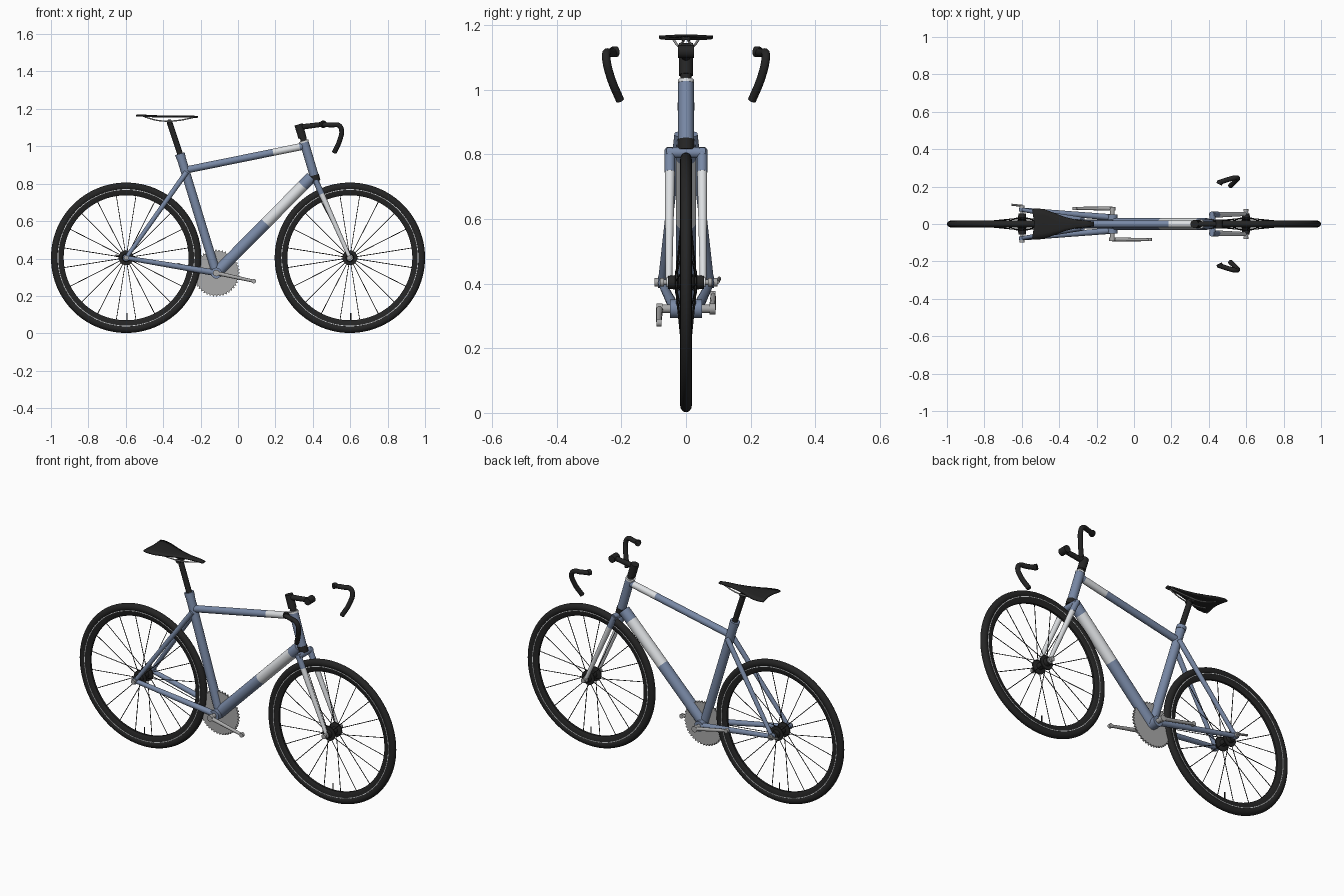
import bpy, bmesh, math
from mathutils import Vector, Matrix

if "Cube" in bpy.data.objects:
    bpy.data.objects.remove(bpy.data.objects["Cube"])


def colour(name, rgb):
    m = bpy.data.materials.new(name)
    m.diffuse_color = (*rgb, 1)
    m.use_nodes = True
    m.node_tree.nodes["Principled BSDF"].inputs["Base Color"].default_value = m.diffuse_color
    return m


BLUE = colour("frame_blue", (0.19, 0.25, 0.38))
WHITE = colour("pale_band", (0.72, 0.74, 0.76))
BLACK = colour("black", (0.018, 0.018, 0.018))
STEEL = colour("steel", (0.4, 0.4, 0.4))


def finish(name, bm, mat):
    bmesh.ops.recalc_face_normals(bm, faces=bm.faces)
    me = bpy.data.meshes.new(name)
    bm.to_mesh(me)
    bm.free()
    ob = bpy.data.objects.new(name, me)
    bpy.context.collection.objects.link(ob)
    if mat:
        me.materials.append(mat)
    bpy.ops.object.select_all(action='DESELECT')
    ob.select_set(True)
    bpy.context.view_layer.objects.active = ob
    bpy.ops.object.shade_smooth_by_angle(angle=math.radians(35))
    return ob


def add_tube(bm, p, q, r1, r2, n):
    p, q = Vector(p), Vector(q)
    d = q - p
    mat = Matrix.Translation((p + q) / 2) @ d.to_track_quat('Z', 'Y').to_matrix().to_4x4()
    bmesh.ops.create_cone(bm, cap_ends=True, segments=n, radius1=r1, radius2=r2,
                          depth=d.length, matrix=mat)


def tube(name, p, q, r1, mat, r2=None, n=24):
    bm = bmesh.new()
    add_tube(bm, p, q, r1, r1 if r2 is None else r2, n)
    return finish(name, bm, mat)


def lathe(name, profile, mat, at, n=72):
    """Spin a closed (radius, y) profile round the y axis."""
    bm = bmesh.new()
    rings = []
    for k in range(n):
        a = 2 * math.pi * k / n
        rings.append([bm.verts.new((at[0] + r * math.cos(a), at[1] + y, at[2] + r * math.sin(a)))
                      for r, y in profile])
    m = len(profile)
    for k in range(n):
        a, b = rings[k], rings[(k + 1) % n]
        for i in range(m):
            j = (i + 1) % m
            bm.faces.new((a[i], a[j], b[j], b[i]))
    return finish(name, bm, mat)


def path(name, points, r, mat):
    cu = bpy.data.curves.new(name, 'CURVE')
    cu.dimensions = '3D'
    cu.bevel_depth, cu.bevel_resolution = r, 4
    cu.use_fill_caps = True
    s = cu.splines.new('BEZIER')
    s.bezier_points.add(len(points) - 1)
    for b, p in zip(s.bezier_points, points):
        b.co = p
        b.handle_left_type = b.handle_right_type = 'AUTO'
    ob = bpy.data.objects.new(name, cu)
    bpy.context.collection.objects.link(ob)
    cu.materials.append(mat)


# Wheels: tyre, rim, brake line, hub, spokes, valve
HUB_Z = 0.404
tyre = [(0.381 + 0.021 * math.cos(t), 0.018 * math.sin(t))
        for t in (2 * math.pi * i / 16 for i in range(16))]
rim = [(0.368, -0.013), (0.368, 0.013), (0.345, 0.012), (0.334, 0.006), (0.334, -0.006), (0.345, -0.012)]
hub = [(0.006, -0.055), (0.02, -0.055), (0.022, -0.034), (0.04, -0.033), (0.04, -0.027), (0.018, -0.022),
       (0.018, 0.022), (0.04, 0.027), (0.04, 0.033), (0.022, 0.034), (0.02, 0.055), (0.006, 0.055)]
for side, x, half in (("rear", -0.598, 0.098), ("front", 0.598, 0.08)):
    c = (x, 0, HUB_Z)
    lathe(side + "_tyre", tyre, BLACK, c, 96)
    lathe(side + "_rim", rim, BLACK, c, 96)
    lathe(side + "_brake_line", [(0.363, -0.0145), (0.363, 0.0145), (0.367, 0.0145), (0.367, -0.0145)], WHITE, c, 96)
    lathe(side + "_hub", hub, BLACK, c, 32)
    tube(side + "_axle", (x, -half, HUB_Z), (x, half, HUB_Z), 0.008, STEEL, n=16)
    for s in (-1, 1):
        tube(side + "_axle_nut", (x, s * (half - 0.012), HUB_Z), (x, s * half, HUB_Z), 0.013, STEEL, n=16)
    bm = bmesh.new()
    for i in range(20):
        a = 2 * math.pi * (i + 0.5) / 20
        u = Vector((math.cos(a), 0, math.sin(a)))
        off = Vector((0, 0.03 if i % 2 else -0.03, 0))
        add_tube(bm, Vector(c) + u * 0.035 + off, Vector(c) + u * 0.336, 0.002, 0.002, 6)
    finish(side + "_spokes", bm, BLACK)
    tube(side + "_valve", (x + 0.005, 0, HUB_Z - 0.335), (x + 0.005, 0, HUB_Z - 0.295), 0.003, BLACK, n=8)
tube("quick_release_lever", (-0.595, 0.097, HUB_Z), (-0.655, 0.103, HUB_Z + 0.012), 0.006, STEEL, n=10)

# Main frame tubes, with pale bands on the top and down tubes
BB = Vector((-0.116, 0, 0.322))


def banded(name, p, q, r, t0, t1):
    p, q = Vector(p), Vector(q)
    cuts = [p, p.lerp(q, t0), p.lerp(q, t1), q]
    for i, m in enumerate((BLUE, WHITE, BLUE)):
        tube(f"{name}_{i + 1}", cuts[i], cuts[i + 1], r, m)


tube("seat_tube", BB, (-0.31, 0, 0.958), 0.024, BLUE)
banded("top_tube", (-0.285, 0, 0.872), (0.362, 0, 1.003), 0.019, 0.73, 0.95)
banded("down_tube", BB, (0.392, 0, 0.835), 0.031, 0.52, 0.91)
tube("head_tube", (0.353, 0, 1.025), (0.408, 0, 0.84), 0.024, BLUE)
tube("bottom_bracket", (BB.x, -0.05, BB.z), (BB.x, 0.05, BB.z), 0.029, BLUE)
tube("seat_collar", (-0.304, 0, 0.937), (-0.311, 0, 0.96), 0.026, BLUE)

# Rear stays, fork and their small parts, both sides
for s, side in ((-1, "right"), (1, "left")):
    tube(side + "_chainstay", (-0.13, s * 0.036, 0.325), (-0.6, s * 0.076, HUB_Z), 0.017, BLUE, 0.012)
    tube(side + "_seatstay", (-0.275, s * 0.022, 0.862), (-0.598, s * 0.076, HUB_Z), 0.014, BLUE, 0.011)
    tube(side + "_dropout", (-0.598, s * 0.068, HUB_Z), (-0.598, s * 0.086, HUB_Z), 0.018, BLUE)
    tube(side + "_fork_shoulder", (0.416, s * 0.05, 0.815), (0.447, s * 0.05, 0.745), 0.016, BLUE)
    tube(side + "_fork_leg", (0.447, s * 0.05, 0.745), (0.598, s * 0.053, HUB_Z), 0.0155, WHITE, 0.010)
    tube(side + "_fork_tip", (0.598, s * 0.046, HUB_Z), (0.598, s * 0.061, HUB_Z), 0.015, WHITE)
tube("fork_crown", (0.42, -0.06, 0.805), (0.42, 0.06, 0.805), 0.017, BLUE)
tube("lower_headset", (0.407, 0, 0.845), (0.416, 0, 0.812), 0.026, BLACK)
tube("headset_cap", (0.351, 0, 1.03), (0.354, 0, 1.02), 0.0255, WHITE)

# Stem and separate drop bars
tube("stem_spacer", (0.354, 0, 1.02), (0.345, 0, 1.06), 0.017, BLACK)
tube("stem_clamp", (0.345, 0, 1.045), (0.323, 0, 1.117), 0.022, BLACK)
tube("stem_arm", (0.33, 0, 1.102), (0.455, 0, 1.118), 0.015, BLACK, 0.013)
tube("bar_clamp", (0.455, -0.024, 1.118), (0.455, 0.024, 1.118), 0.02, BLACK)
for s, side in ((-1, "right"), (1, "left")):
    drop = [(0.455, 0.222, 1.116), (0.5, 0.237, 1.114), (0.54, 0.247, 1.111),
            (0.553, 0.246, 1.09), (0.545, 0.232, 1.035), (0.515, 0.204, 0.967)]
    path(side + "_drop_bar", [(x, s * y, z) for x, y, z in drop], 0.013, BLACK)
    tube(side + "_bar_collar", (0.455, s * 0.213, 1.118), (0.463, s * 0.229, 1.117), 0.016, BLACK)

# Seat post, clamp, rails and saddle shell
tube("seat_post", (-0.3, 0, 0.93), (-0.366, 0, 1.128), 0.015, BLACK)
tube("seat_clamp", (-0.366, -0.022, 1.13), (-0.366, 0.022, 1.13), 0.014, BLACK)
for s, side in ((-1, "right"), (1, "left")):
    path(side + "_saddle_rail", [(-0.5, s * 0.04, 1.157), (-0.42, s * 0.026, 1.137),
                                 (-0.33, s * 0.02, 1.137), (-0.24, s * 0.006, 1.153)], 0.0035, STEEL)
stations = [(-0.545, 0.078, 1.167), (-0.525, 0.084, 1.167), (-0.48, 0.079, 1.164), (-0.43, 0.06, 1.162),
            (-0.37, 0.037, 1.162), (-0.31, 0.022, 1.162), (-0.25, 0.016, 1.161), (-0.215, 0.011, 1.158)]
bm = bmesh.new()
rows = []
for x, w, z in stations:
    rows.append([bm.verts.new((x + (0.012 * (1 - abs(t)) if x < -0.5 else 0), w * t, z - 0.004 * t * t))
                 for t in (-1, -0.6, -0.2, 0.2, 0.6, 1)])
for a, b in zip(rows, rows[1:]):
    for i in range(5):
        bm.faces.new((a[i], b[i], b[i + 1], a[i + 1]))
saddle = finish("saddle", bm, BLACK)
mod = saddle.modifiers.new("thickness", 'SOLIDIFY')
mod.thickness, mod.offset = 0.008, 0

# Toothed chainring on the centre line
TEETH = 44
bm = bmesh.new()
ring = []
for i in range(TEETH * 4):
    a = 2 * math.pi * i / (TEETH * 4)
    r = 0.125 if i % 4 < 2 else 0.117
    ring.append(bm.verts.new((BB.x + r * math.cos(a), -0.004, BB.z + r * math.sin(a))))
face = bm.faces.new(ring)
ext = bmesh.ops.extrude_face_region(bm, geom=[face])
bmesh.ops.translate(bm, vec=(0, 0.008, 0), verts=[v for v in ext["geom"] if isinstance(v, bmesh.types.BMVert)])
finish("chainring", bm, STEEL)

# Crank spindle and opposed arms
tube("crank_spindle", (BB.x, -0.09, BB.z), (BB.x, 0.09, BB.z), 0.013, STEEL)
for s, side in ((-1, "right"), (1, "left")):
    hubp = Vector((BB.x, s * 0.082, BB.z))
    end = Vector((BB.x - s * 0.2, s * 0.084, BB.z + s * 0.043))
    tube(side + "_crank_arm", hubp, end, 0.011, STEEL, 0.008, n=12)
    tube(side + "_crank_boss", hubp - Vector((0, 0.01, 0)), hubp + Vector((0, 0.01, 0)), 0.017, STEEL)
    tube(side + "_crank_eye", end - Vector((0, 0.008, 0)), end + Vector((0, 0.008, 0)), 0.012, STEEL)
